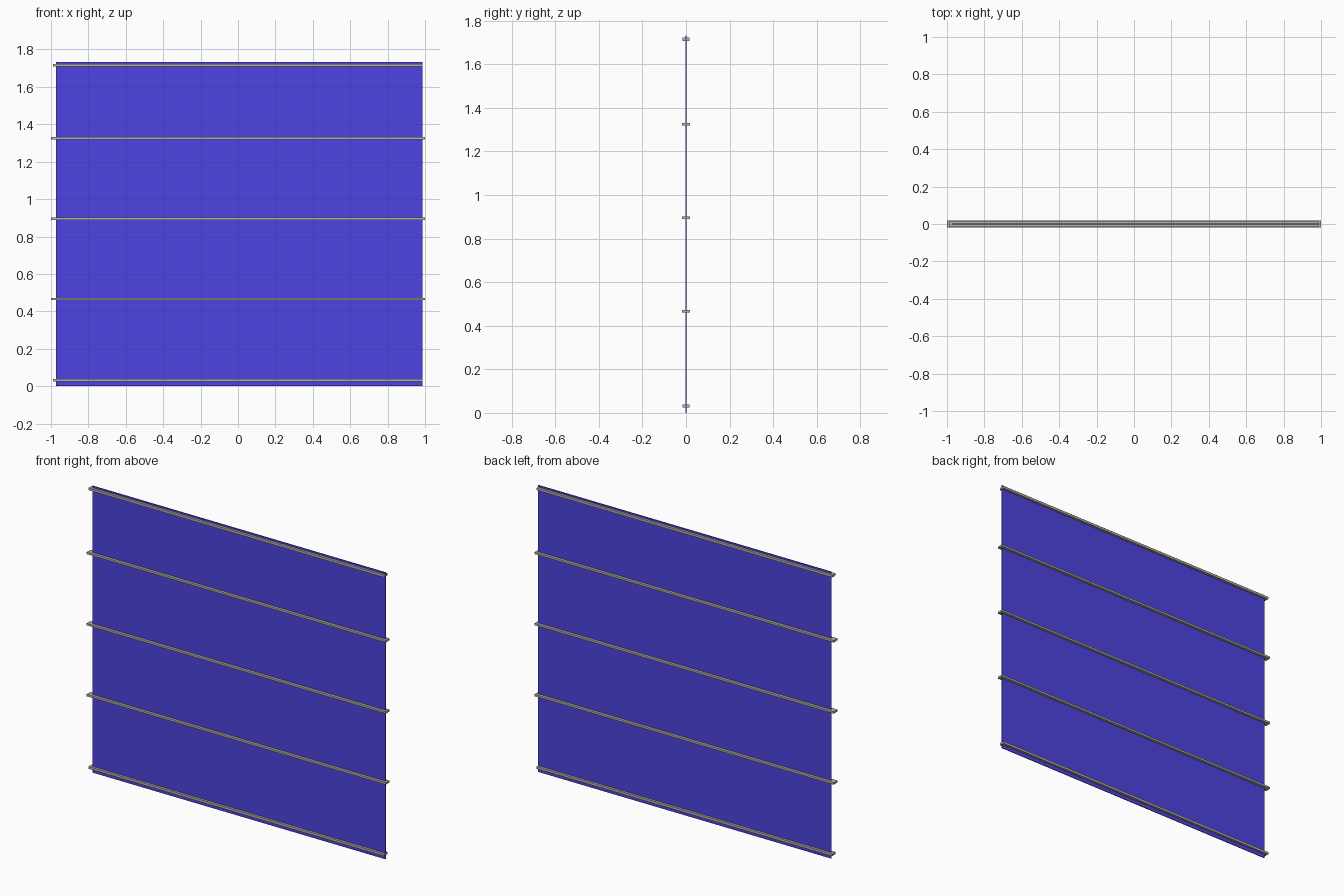
import bpy

if "Cube" in bpy.data.objects:
    bpy.data.objects.remove(bpy.data.objects["Cube"])


def material(name, color):
    mat = bpy.data.materials.new(name)
    mat.diffuse_color = (*color, 1)
    mat.use_nodes = True
    mat.node_tree.nodes["Principled BSDF"].inputs["Base Color"].default_value = mat.diffuse_color
    return mat


def box(name, x0, x1, depth, z0, z1, mat=None):
    bpy.ops.mesh.primitive_cube_add(size=1, location=((x0 + x1) / 2, 0, (z0 + z1) / 2))
    ob = bpy.context.object
    ob.name = name
    ob.scale = (x1 - x0, depth, z1 - z0)
    bpy.ops.object.transform_apply(location=False, rotation=False, scale=True)
    if mat:
        ob.data.materials.append(mat)
    return ob


blue = material("blue_sheet", (0.076, 0.056, 0.75))
rail_grey = material("rail_grey", (0.48, 0.46, 0.38))

# Thin blue sheet
box("sheet", -0.973, 0.987, 0.004, 0, 1.733, blue)

# Shorter end rails at the bottom and top
for name, z in (("bottom_rail", 0.031), ("top_rail", 1.715)):
    box(name, -0.988, 0.987, 0.032, z - 0.007, z + 0.007, rail_grey)

# Longer, slightly deeper battens between them
for i, z in enumerate((0.466, 0.895, 1.325)):
    box(f"batten_{i + 1}", -1, 1, 0.036, z - 0.006, z + 0.006, rail_grey)
